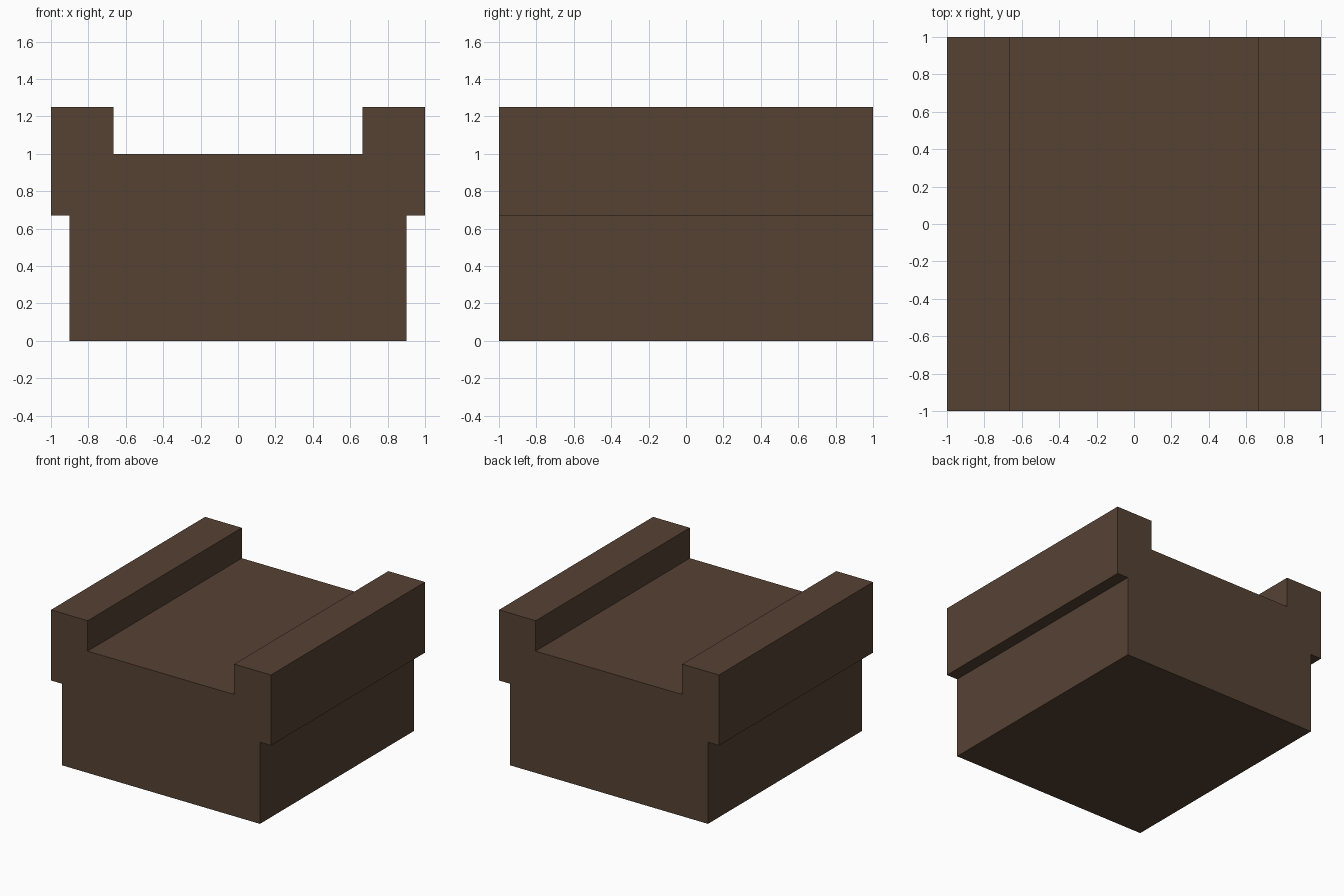
import bpy, bmesh

if "Cube" in bpy.data.objects:
    bpy.data.objects.remove(bpy.data.objects["Cube"])

# Single dark brown colour
brown = bpy.data.materials.new("dark_brown")
brown.diffuse_color = (0.093, 0.054, 0.034, 1.0)
brown.use_nodes = True
brown.node_tree.nodes["Principled BSDF"].inputs["Base Color"].default_value = brown.diffuse_color

# Right half of the front profile (x, z), mirrored to the left
half = [(0.9, 0.0), (0.9, 0.67), (1.0, 0.67), (1.0, 1.25), (0.666, 1.25), (0.666, 1.0)]
profile = half + [(-x, z) for x, z in reversed(half)]

# Channel block: profile extruded from front to back
bm = bmesh.new()
front = bm.faces.new([bm.verts.new((x, -1.0, z)) for x, z in profile])
ext = bmesh.ops.extrude_face_region(bm, geom=[front], use_keep_orig=True)
moved = [g for g in ext["geom"] if isinstance(g, bmesh.types.BMVert)]
bmesh.ops.translate(bm, verts=moved, vec=(0, 2.0, 0))
bmesh.ops.recalc_face_normals(bm, faces=bm.faces[:])

mesh = bpy.data.meshes.new("channel_block")
bm.to_mesh(mesh)
bm.free()
mesh.materials.append(brown)
block = bpy.data.objects.new("channel_block", mesh)
bpy.context.collection.objects.link(block)
